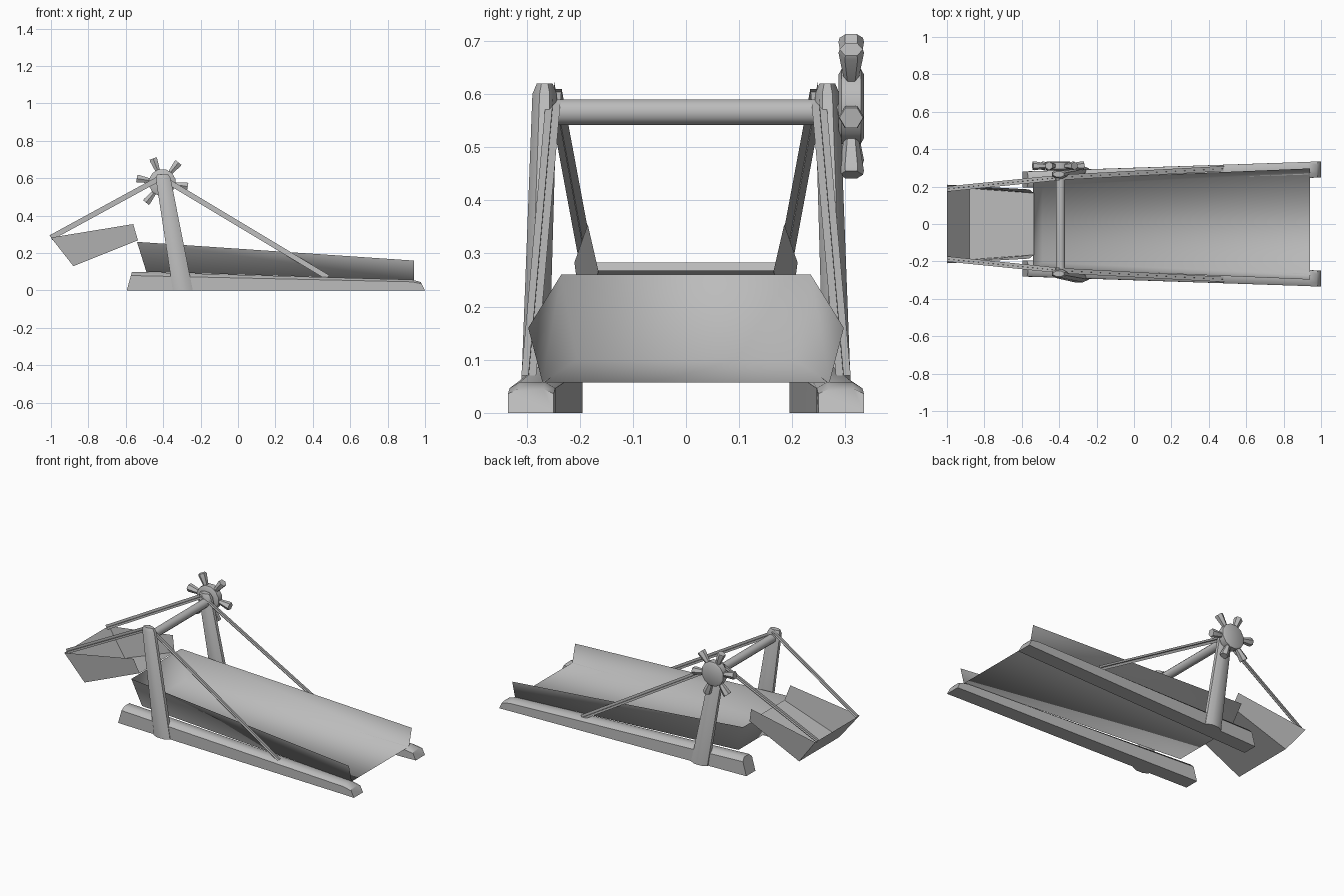
import bpy
import math
from mathutils import Vector

cube = bpy.data.objects.get("Cube")
if cube:
    bpy.data.objects.remove(cube, do_unlink=True)

grey = bpy.data.materials.new("plain_grey")
grey.use_nodes = True
grey.diffuse_color = (0.5, 0.5, 0.5, 1)
grey.node_tree.nodes["Principled BSDF"].inputs["Base Color"].default_value = (0.5, 0.5, 0.5, 1)


def build(name, verts, faces, angle=None):
    mesh = bpy.data.meshes.new(name)
    mesh.from_pydata([tuple(v) for v in verts], [], faces)
    mesh.materials.append(grey)
    obj = bpy.data.objects.new(name, mesh)
    bpy.context.collection.objects.link(obj)
    if angle:
        bpy.ops.object.select_all(action='DESELECT')
        obj.select_set(True)
        bpy.context.view_layer.objects.active = obj
        bpy.ops.object.shade_smooth_by_angle(angle=math.radians(angle))
    return obj


def loft(name, rings, angle=50):
    """Closed solid through rings of equal point count, faces turned outward."""
    n = len(rings[0])
    verts = [Vector(v) for ring in rings for v in ring]
    faces = [(r * n + i, r * n + (i + 1) % n, (r + 1) * n + (i + 1) % n, (r + 1) * n + i)
             for r in range(len(rings) - 1) for i in range(n)]
    faces += [tuple(reversed(range(n))), tuple(range(len(verts) - n, len(verts)))]
    axis = sum(verts[-n:], Vector()) - sum(verts[:n], Vector())
    area = sum((verts[i].cross(verts[(i + 1) % n]) for i in range(n)), Vector())
    if area.dot(axis) < 0:
        faces = [f[::-1] for f in faces]
    return build(name, verts, faces, angle)


def ring(center, u, v, n):
    """Ellipse of n points spanned by the half-axes u and v."""
    return [Vector(center) + Vector(u) * math.cos(math.tau * (i + 0.5) / n)
            + Vector(v) * math.sin(math.tau * (i + 0.5) / n) for i in range(n)]


def tray(name, profile, angle):
    """Sheet tray closed at -x; profile is (x, half width, z) from end rim to open rim."""
    verts = [(x, s * w, z) for x, w, z in profile for s in (-1, 1)]
    return build(name, verts, [(2, 4, 5, 3), (0, 2, 3, 1), (0, 6, 4, 2), (1, 3, 5, 7)], angle)


def strap(name, a, b, half=0.014):
    """Two crossed strips running from a to b."""
    a, b = Vector(a), Vector(b)
    across = Vector((0, 1, 0))
    up = (b - a).cross(across).normalized()
    verts = [p + k * o for o in (across, up) for p, k in
             ((a, -half), (b, -half), (b, half), (a, half))]
    return build(name, verts, [(0, 1, 2, 3), (4, 5, 6, 7)])


# Long trough and raised scoop
tray("trough", [(-0.54, 0.235, 0.26), (-0.49, 0.205, 0.10),
                (0.94, 0.27, 0.057), (0.94, 0.297, 0.16)], 120)
tray("scoop", [(-1, 0.21, 0.283), (-0.88, 0.19, 0.13),
               (-0.535, 0.165, 0.268), (-0.56, 0.185, 0.355)], 30)


def skid_ring(x, y, h, lean):
    w = 0.043
    section = [(-w, 0), (w, 0), (w, 0.8 * h), (0.55 * w, h), (-0.55 * w, h), (-w, 0.8 * h)]
    return [(x + lean * z, y + dy, z) for dy, z in section]


for side, s in (("front", -1), ("back", 1)):
    # Ground skids, splayed and tapering towards +x
    loft(side + "_skid", [skid_ring(-0.595, s * 0.238, 0.10, 0.28),
                          skid_ring(0.93, s * 0.289, 0.058, 0),
                          skid_ring(1.0, s * 0.292, 0.045, -0.5)])
    # Leaning posts
    loft(side + "_post", [ring((-0.295, s * 0.286, 0), (0.058, 0, 0), (0, 0.028, 0), 8),
                          ring((-0.40, s * 0.266, 0.60), (0.043, 0, 0), (0, 0.025, 0), 8),
                          ring((-0.403, s * 0.266, 0.62), (0.032, 0, 0), (0, 0.016, 0), 8)])
    # Straps from the post top to the trough and the scoop
    strap(side + "_long_strap", (-0.42, s * 0.248, 0.61), (0.48, s * 0.296, 0.07))
    strap(side + "_short_strap", (-0.40, s * 0.248, 0.61), (-1, s * 0.187, 0.283))

# Crossbar and winch axle
BAR = Vector((-0.393, 0, 0.566))
loft("crossbar", [ring(BAR + Vector((0, y, 0)), (0.026, 0, 0), (0, 0, 0.026), 8)
                  for y in (-0.25, 0.29)])

# Winch wheel with flared handles
HUB = Vector((-0.405, 0.311, 0.577))
loft("winch_hub", [ring(HUB + Vector((0, d, 0)), (r, 0, 0), (0, 0, r), 12)
                   for d, r in ((-0.024, 0.062), (-0.018, 0.073), (0.018, 0.073), (0.024, 0.062))])
for k in range(6):
    a = math.radians(51 + 60 * k)
    out = Vector((math.cos(a), 0, math.sin(a)))
    side = Vector((-math.sin(a), 0, math.cos(a)))
    loft(f"winch_handle_{k + 1}", [ring(HUB + out * d, side * r, (0, r, 0), 6)
                                   for d, r in ((0.06, 0.013), (0.13, 0.024), (0.138, 0.022))])
